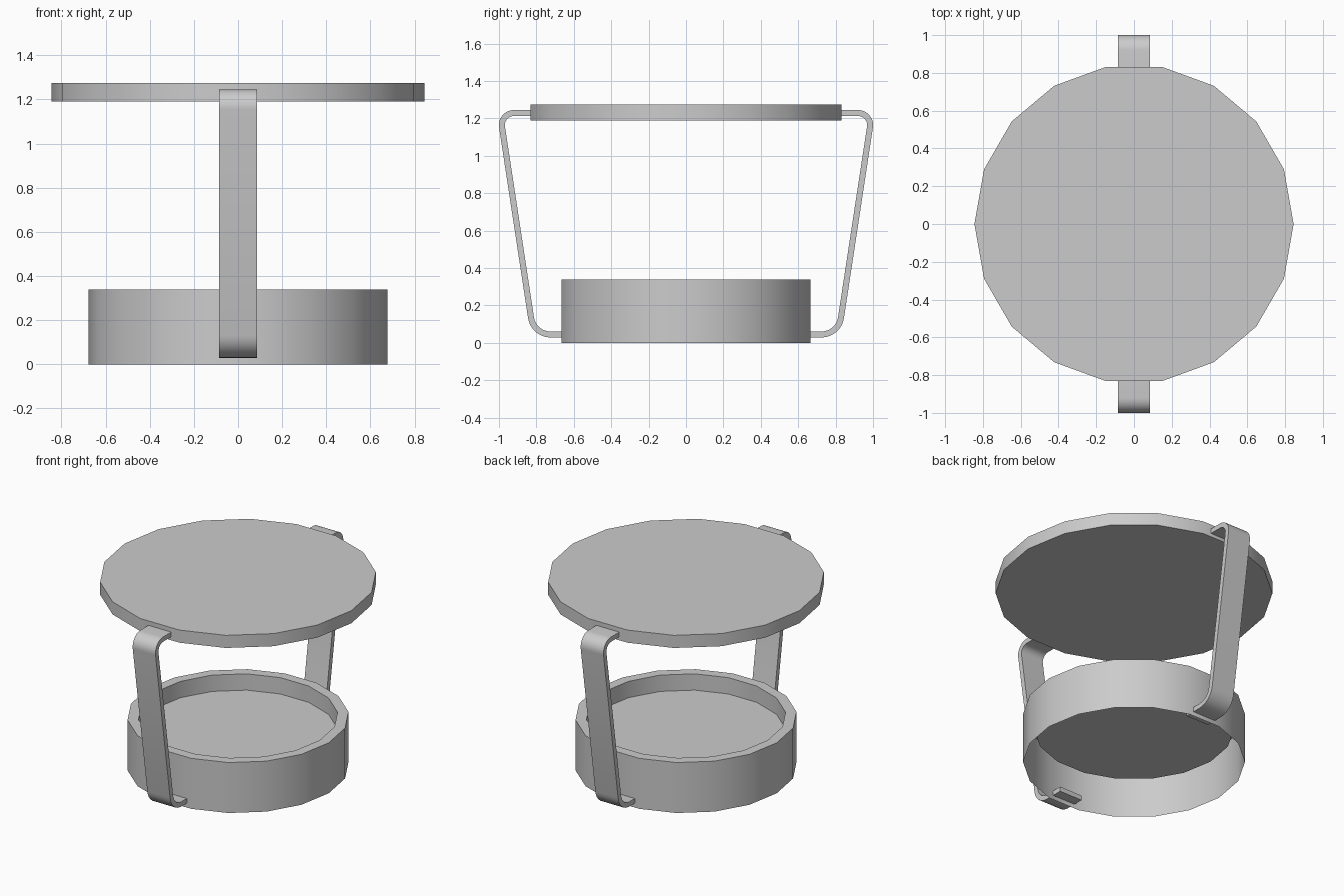
import bpy, bmesh, math
from mathutils import Vector

if "Cube" in bpy.data.objects:
    bpy.data.objects.remove(bpy.data.objects["Cube"])

SIDES = 18


def finish(name, bm, recalc=True):
    if recalc:
        bmesh.ops.recalc_face_normals(bm, faces=bm.faces)
    mesh = bpy.data.meshes.new(name)
    bm.to_mesh(mesh)
    bm.free()
    obj = bpy.data.objects.new(name, mesh)
    bpy.context.collection.objects.link(obj)
    bpy.ops.object.select_all(action='DESELECT')
    obj.select_set(True)
    bpy.context.view_layer.objects.active = obj
    bpy.ops.object.shade_smooth_by_angle(angle=math.radians(30))
    return obj


def lathe(name, profile, cap_start, cap_end, recalc=True):
    """Turn (radius, z) points around z."""
    bm = bmesh.new()
    rings = []
    for r, z in profile:
        rings.append([bm.verts.new((r * math.cos(math.tau * i / SIDES),
                                    r * math.sin(math.tau * i / SIDES), z))
                      for i in range(SIDES)])
    for a, b in zip(rings, rings[1:]):
        for i in range(SIDES):
            j = (i + 1) % SIDES
            bm.faces.new((a[i], a[j], b[j], b[i]))
    if cap_start:
        bm.faces.new(rings[0][::-1])
    if cap_end:
        bm.faces.new(rings[-1])
    return finish(name, bm, recalc)


def fillet(prev, corner, nxt, t, steps=8):
    """Arc points rounding a corner, with tangent length t."""
    u, v = (prev - corner).normalized(), (nxt - corner).normalized()
    half = u.angle(v) / 2
    radius = t * math.tan(half)
    centre = corner + (u + v).normalized() * (t / math.cos(half))
    a = (corner + u * t - centre).normalized()
    b = (corner + v * t - centre).normalized()
    return [centre + a.slerp(b, i / steps) * radius for i in range(steps + 1)]


# Flat round top
lathe("top_disc", [(0.845, 1.19), (0.845, 1.275)], True, True)

# Base tray: outer skirt open underneath, rim, raised inner floor
lathe("base_tray", [(0.677, 0), (0.677, 0.34), (0.61, 0.34), (0.61, 0.23)],
      False, True, recalc=False)

# Bent flat strap, mirrored front to back
path = [Vector(p) for p in ((0, -0.79, 1.229), (0, -0.995, 1.229),
                            (0, -0.815, 0.045), (0, -0.60, 0.045))]
centre_line = ([path[0]] + fillet(path[0], path[1], path[2], 0.075)
               + fillet(path[1], path[2], path[3], 0.09) + [path[3]])
HALF_W, HALF_T = 0.085, 0.016
bm = bmesh.new()
sections = []
for i, p in enumerate(centre_line):
    q = centre_line[min(i + 1, len(centre_line) - 1)]
    o = centre_line[max(i - 1, 0)]
    d = ((q - p).normalized() + (p - o).normalized()).normalized()
    n = Vector((0, -d.z, d.y)) * HALF_T
    sections.append([bm.verts.new(p + n * s + Vector((x, 0, 0)))
                     for s, x in ((1, -HALF_W), (1, HALF_W), (-1, HALF_W), (-1, -HALF_W))])
for a, b in zip(sections, sections[1:]):
    for i in range(4):
        j = (i + 1) % 4
        bm.faces.new((a[i], a[j], b[j], b[i]))
bm.faces.new(sections[0])
bm.faces.new(sections[-1])
strap = finish("side_straps", bm)
mirror = strap.modifiers.new("mirror", 'MIRROR')
mirror.use_axis = (False, True, False)
